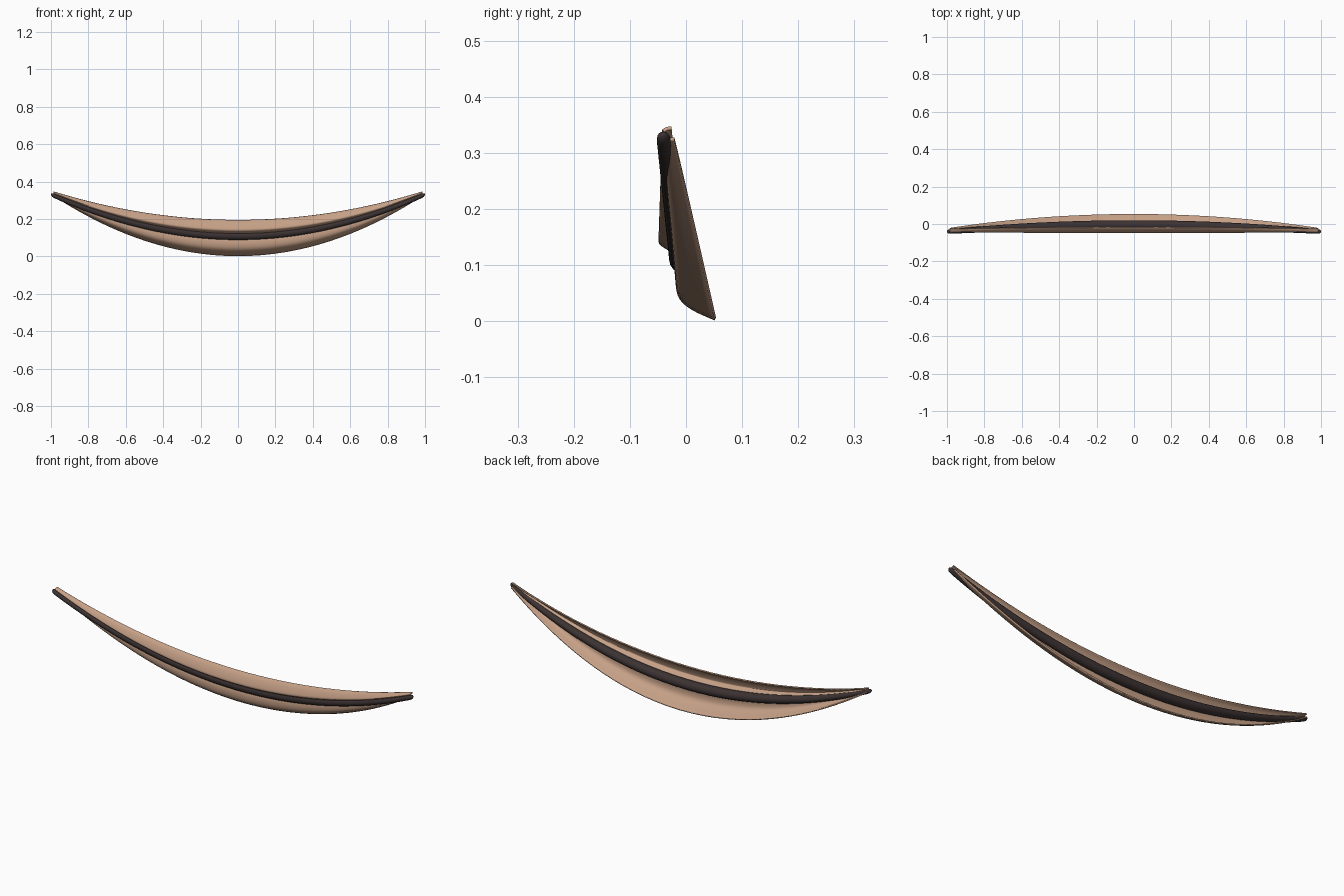
import bpy, bmesh, math
from mathutils import Vector

if "Cube" in bpy.data.objects:
    bpy.data.objects.remove(bpy.data.objects["Cube"])

N = 48


def material(name, rgb):
    m = bpy.data.materials.new(name)
    m.diffuse_color = (*rgb, 1)
    m.use_nodes = True
    m.node_tree.nodes["Principled BSDF"].inputs["Base Color"].default_value = m.diffuse_color
    return m


skin = material("lip_skin", (0.56, 0.35, 0.24))
dark = material("dark_seam", (0.045, 0.032, 0.032))


def finish(name, verts, faces, mat):
    me = bpy.data.meshes.new(name)
    me.from_pydata(verts, [], faces)
    me.materials.append(mat)
    ob = bpy.data.objects.new(name, me)
    bpy.context.collection.objects.link(ob)
    bpy.context.view_layer.objects.active = ob
    ob.select_set(True)
    bpy.ops.object.shade_smooth_by_angle(angle=math.radians(50))
    ob.select_set(False)
    return ob


def smooth_profile(pts, sub=4):
    # Catmull-Rom through the given points
    p = [Vector(q) for q in pts]
    p = [2 * p[0] - p[1]] + p + [2 * p[-1] - p[-2]]
    out = []
    for a, b, c, d in zip(p, p[1:], p[2:], p[3:]):
        for k in range(sub):
            t = k / sub
            out.append(0.5 * (2 * b + (c - a) * t + (2 * a - 5 * b + 4 * c - d) * t * t
                              + (3 * b - a - 3 * c + d) * t ** 3))
    return out + [p[-2]]


def lip(name, middle, end, width=0.985, thick=0.006):
    # thin shell whose (y, z) section blends from the middle to the corners
    mid, tip = smooth_profile(middle), smooth_profile(end)
    n = len(mid)
    verts, faces = [], []
    for i in range(N + 1):
        u = math.sin((i / N - 0.5) * math.pi)
        w = u * u
        for a, b in zip(mid, tip):
            y, z = a.lerp(b, w)
            verts.append((u * width, y, z))
    for i in range(N):
        for j in range(n - 1):
            k = i * n + j
            faces.append((k, k + 1, k + n + 1, k + n))
    ob = finish(name, verts, faces, skin)
    s = ob.modifiers.new("thickness", 'SOLIDIFY')
    s.thickness = thick
    s.offset = -1
    return ob


# upper and lower lip shells, both ending inside the seam
lip("upper_lip",
    [(-0.020, 0.195), (-0.034, 0.180), (-0.046, 0.155), (-0.048, 0.138), (-0.030, 0.125), (-0.008, 0.112)],
    [(-0.026, 0.347), (-0.034, 0.346), (-0.040, 0.343), (-0.043, 0.340), (-0.042, 0.337), (-0.040, 0.333)])
lip("lower_lip",
    [(-0.003, 0.105), (-0.016, 0.088), (-0.018, 0.060), (-0.010, 0.037), (0.012, 0.019), (0.051, 0.001)],
    [(-0.040, 0.333), (-0.042, 0.330), (-0.041, 0.327), (-0.038, 0.325), (-0.032, 0.323), (-0.021, 0.322)])

# dark seam: a curved tapering tube with rounded ends
R = 16
verts, faces = [], []
for i in range(N + 1):
    u = math.sin((i / N - 0.5) * math.pi)
    w = u * u
    r = 0.025 - 0.013 * w
    e = max(0.0, (abs(u) - 0.985) / 0.015)
    r *= math.sqrt(max(0.02, 1 - e * e))
    for k in range(R):
        a = 2 * math.pi * k / R
        verts.append((u, -0.005 - 0.036 * w + r * math.cos(a),
                      0.109 + 0.222 * w + 0.95 * r * math.sin(a)))
for i in range(N):
    for k in range(R):
        a, b = i * R + k, i * R + (k + 1) % R
        faces.append((a, b, b + R, a + R))
faces.append(tuple(reversed(range(R))))
faces.append(tuple(range(N * R, N * R + R)))
finish("mouth_seam", verts, faces, dark)
